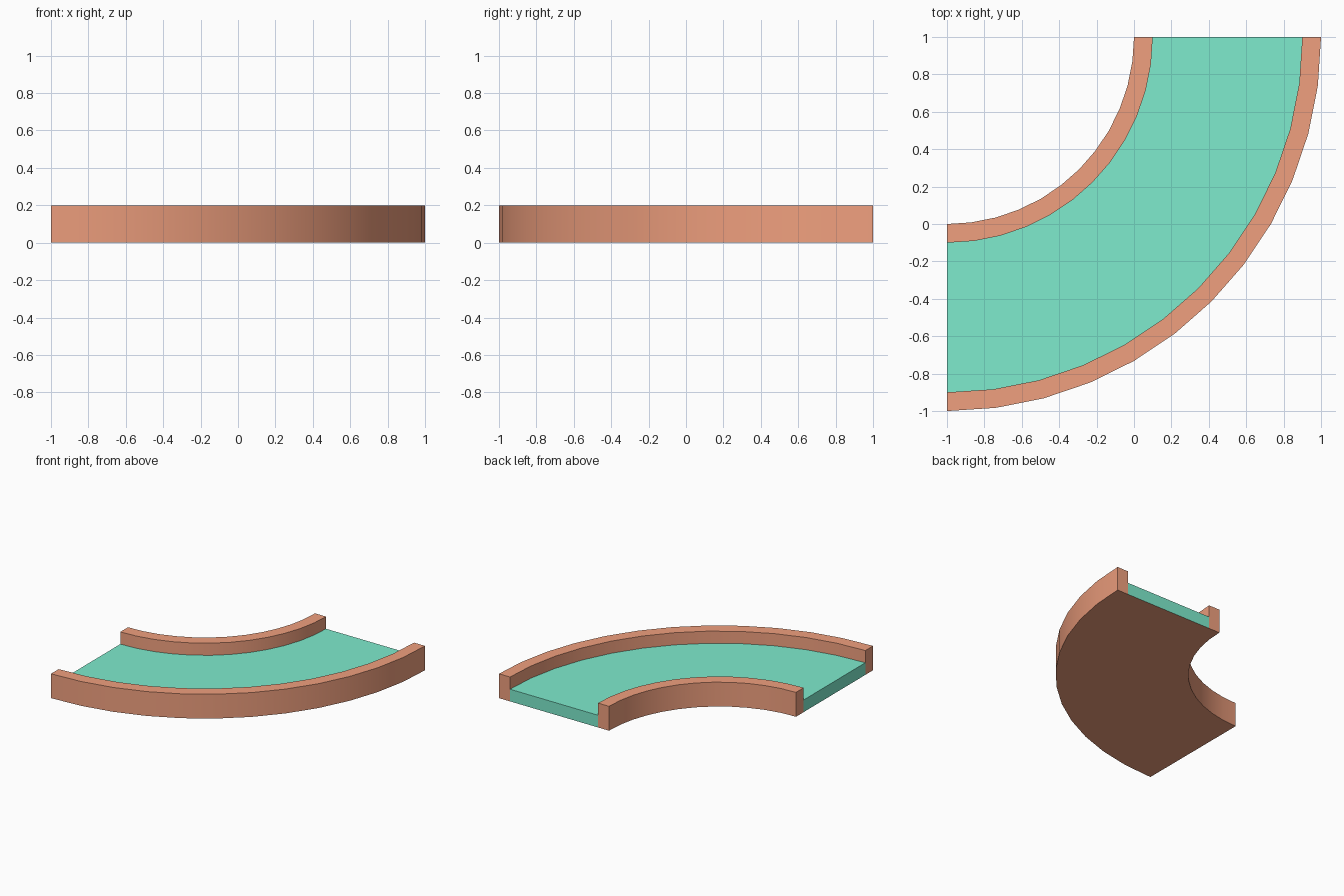
import bpy, bmesh
from math import radians, sin, cos

if "Cube" in bpy.data.objects:
    bpy.data.objects.remove(bpy.data.objects["Cube"])

SEGMENTS = 12
CENTRE = (-1.0, 1.0)

# U-shaped cross-section as (radius, height), anticlockwise from inner bottom
PROFILE = [(1.0, 0), (1.1, 0), (1.9, 0), (2.0, 0), (2.0, 0.2),
           (1.9, 0.2), (1.9, 0.1), (1.1, 0.1), (1.1, 0.2), (1.0, 0.2)]
FLOOR_EDGE = 6                      # profile edge forming the floor's top
CAPS = [((0, 1, 7, 8, 9), 0),       # inner rail end
        ((1, 2, 6, 7), 1),          # floor end
        ((2, 3, 4, 5, 6), 0)]       # outer rail end


def material(name, color):
    mat = bpy.data.materials.new(name)
    mat.diffuse_color = color
    mat.use_nodes = True
    mat.node_tree.nodes["Principled BSDF"].inputs["Base Color"].default_value = mat.diffuse_color
    return mat


bm = bmesh.new()

# Sweep the profile through a quarter turn
rings = []
for i in range(SEGMENTS + 1):
    a = radians(-90 + 90 * i / SEGMENTS)
    rings.append([bm.verts.new((CENTRE[0] + r * cos(a), CENTRE[1] + r * sin(a), z))
                  for r, z in PROFILE])

n = len(PROFILE)
for a, b in zip(rings, rings[1:]):
    for j in range(n):
        k = (j + 1) % n
        face = bm.faces.new((a[j], a[k], b[k], b[j]))
        face.material_index = 1 if j == FLOOR_EDGE else 0

# Close both ends, rails and floor in their own colours
for ring in (rings[0], rings[-1]):
    for indices, mat_index in CAPS:
        bm.faces.new([ring[i] for i in indices]).material_index = mat_index

bmesh.ops.recalc_face_normals(bm, faces=bm.faces)
mesh = bpy.data.meshes.new("curved_track")
bm.to_mesh(mesh)
bm.free()
mesh.materials.append(material("orange_rail", (0.87, 0.35, 0.21, 1)))
mesh.materials.append(material("green_floor", (0.21, 0.83, 0.61, 1)))

track = bpy.data.objects.new("curved_track", mesh)
bpy.context.collection.objects.link(track)

# Smooth around the bend, sharp at the corners
bpy.context.view_layer.objects.active = track
track.select_set(True)
bpy.ops.object.shade_smooth_by_angle(angle=radians(30))
